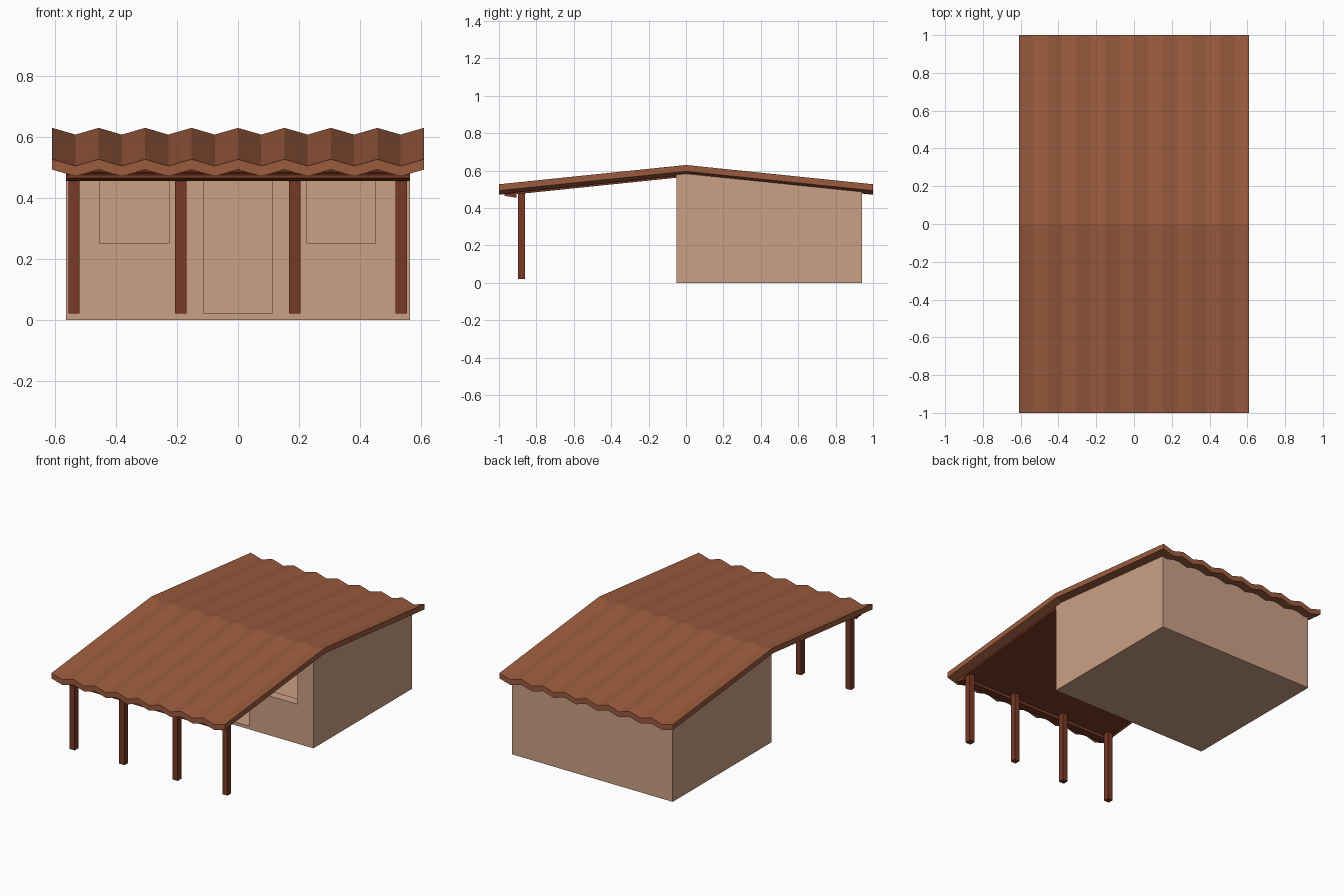
import bpy, bmesh

if "Cube" in bpy.data.objects:
    bpy.data.objects.remove(bpy.data.objects["Cube"])

SLOPE = 0.103  # roof fall from the ridge (y = 0) to each eave


def material(name, rgb):
    m = bpy.data.materials.new(name)
    m.diffuse_color = (*rgb, 1)
    m.use_nodes = True
    m.node_tree.nodes["Principled BSDF"].inputs["Base Color"].default_value = m.diffuse_color
    return m


PLASTER = material("plaster", (0.60, 0.35, 0.235))
TILE = material("roof_tile", (0.33, 0.105, 0.048))
WOOD = material("dark_wood", (0.19, 0.042, 0.018))


def finish(name, bm, mat):
    bmesh.ops.recalc_face_normals(bm, faces=bm.faces)
    me = bpy.data.meshes.new(name)
    bm.to_mesh(me)
    bm.free()
    ob = bpy.data.objects.new(name, me)
    bpy.context.collection.objects.link(ob)
    me.materials.append(mat)
    return ob


def prism(name, profile, x0, x1, mat):
    """Extrude a (y, z) profile along x."""
    bm = bmesh.new()
    face = bm.faces.new([bm.verts.new((x0, y, z)) for y, z in profile])
    ext = bmesh.ops.extrude_face_region(bm, geom=[face])
    moved = [g for g in ext["geom"] if isinstance(g, bmesh.types.BMVert)]
    bmesh.ops.translate(bm, verts=moved, vec=(x1 - x0, 0, 0))
    return finish(name, bm, mat)


def box(name, x, y, z, mat):
    return prism(name, [(y[0], z[0]), (y[1], z[0]), (y[1], z[1]), (y[0], z[1])],
                 x[0], x[1], mat)


def cut(ob, cutter):
    mod = ob.modifiers.new("cut", "BOOLEAN")
    mod.operation = "DIFFERENCE"
    mod.solver = "EXACT"
    mod.object = cutter
    cutter.hide_render = True
    bpy.context.view_layer.objects.active = ob
    bpy.ops.object.modifier_apply(modifier=mod.name)
    bpy.data.objects.remove(cutter)


def under(y, ridge):
    return ridge - SLOPE * abs(y)


# Hollow house body with gabled wall tops
front, back = -0.05, 0.94
house = prism("house_walls", [(front, 0), (back, 0), (back, under(back, 0.59)),
                              (0, 0.59), (front, under(front, 0.59))],
              -0.565, 0.565, PLASTER)
cut(house, box("room_cutter", (-0.505, 0.505), (0.01, 0.88), (0.02, 0.8), PLASTER))

# Doorway and two windows in the front wall
for x0, x1, z0 in ((-0.113, 0.112, 0.02), (-0.455, -0.226, 0.25), (0.226, 0.452, 0.25)):
    cut(house, box("opening_cutter", (x0, x1), (-0.1, 0.05), (z0, 0.48), PLASTER))

# Corrugated roof: zigzag across x, folded at the ridge
bm = bmesh.new()
waves = 8
rows = []
for y in (-1, 0, 1):
    rows.append([bm.verts.new((-0.61 + 1.22 * i / (2 * waves), y,
                               under(y, 0.63) - 0.022 * (i % 2)))
                 for i in range(2 * waves + 1)])
for a, b in zip(rows, rows[1:]):
    for i in range(2 * waves):
        bm.faces.new((a[i], a[i + 1], b[i + 1], b[i]))
ext = bmesh.ops.extrude_face_region(bm, geom=bm.faces[:])
bmesh.ops.translate(bm, vec=(0, 0, -0.034),
                    verts=[g for g in ext["geom"] if isinstance(g, bmesh.types.BMVert)])
finish("corrugated_roof", bm, TILE)

# Porch ceiling and front beam
prism("porch_ceiling", [(-0.92, under(0.92, 0.567)), (front, under(front, 0.567)),
                        (front, under(front, 0.578)), (-0.92, under(0.92, 0.578))],
      -0.563, 0.563, WOOD)
prism("porch_beam", [(-0.97, 0.465), (-0.905, 0.455), (-0.905, 0.482), (-0.97, 0.476)],
      -0.563, 0.563, WOOD)

# Porch posts
for n, x in enumerate((-0.538, -0.188, 0.186, 0.536)):
    box(f"porch_post_{n + 1}", (x - 0.0185, x + 0.0185), (-0.897, -0.86), (0.02, 0.485), WOOD)
